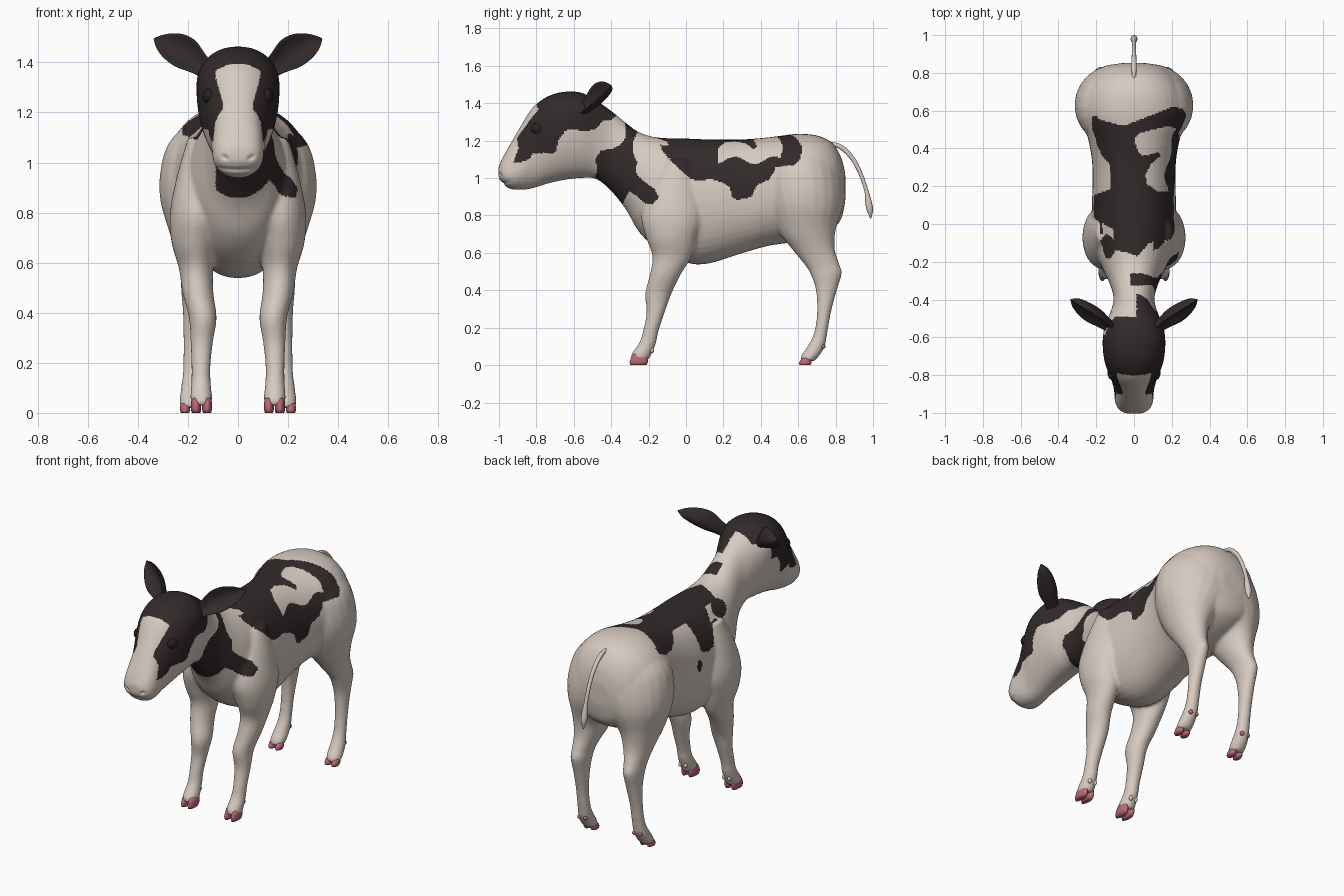
import bpy, bmesh, math
from mathutils import Vector

if "Cube" in bpy.data.objects:
    bpy.data.objects.remove(bpy.data.objects["Cube"])


def material(name, rgb):
    m = bpy.data.materials.new(name)
    m.diffuse_color = (*rgb, 1)
    m.use_nodes = True
    m.node_tree.nodes["Principled BSDF"].inputs["Base Color"].default_value = m.diffuse_color
    return m


CREAM = material("cream_coat", (0.68, 0.595, 0.535))
DARK = material("dark_coat", (0.032, 0.023, 0.024))
EYE = material("eye_black", (0.022, 0.016, 0.017))
PINK = material("pink_hoof", (0.5, 0.14, 0.18))


def finish(name, bm, *mats):
    bmesh.ops.recalc_face_normals(bm, faces=bm.faces)
    me = bpy.data.meshes.new(name)
    bm.to_mesh(me)
    bm.free()
    for m in mats:
        me.materials.append(m)
    for p in me.polygons:
        p.use_smooth = True
    ob = bpy.data.objects.new(name, me)
    bpy.context.collection.objects.link(ob)
    return ob


def loft(bm, rings):
    """Skin a list of point rings and cap both ends."""
    vs = [[bm.verts.new(p) for p in r] for r in rings]
    n = len(vs[0])
    for a, b in zip(vs, vs[1:]):
        for i in range(n):
            bm.faces.new((a[i], a[(i + 1) % n], b[(i + 1) % n], b[i]))
    bm.faces.new(vs[0])
    bm.faces.new(vs[-1])


def spline(rows, steps=4):
    """Smoothly interpolate between section rows."""
    out = []
    for i in range(len(rows) - 1):
        p = [rows[max(0, min(len(rows) - 1, i + k))] for k in (-1, 0, 1, 2)]
        for s in range(steps):
            t = s / steps
            out.append([b + 0.5 * t * (c - a + t * (2*a - 5*b + 4*c - d + t * (3*(b - c) + d - a)))
                        for a, b, c, d in zip(*p)])
    return out + [list(rows[-1])]


def angles(n):
    return [2 * math.pi * i / n for i in range(n)]


def power(v, e):
    return math.copysign(abs(v) ** e, v)


def trunk_ring(y, top, bot, w, f):
    zc = bot + (top - bot) * f
    return [(w * power(math.cos(a), 0.93), y,
             zc + (top - zc if math.sin(a) > 0 else zc - bot) * power(math.sin(a), 0.94)) for a in angles(40)]


def leg_ring(side, z, y0, y1, x0, x1):
    return [(side * ((x0 + x1) / 2 + (x1 - x0) / 2 * math.cos(a)),
             (y0 + y1) / 2 + (y1 - y0) / 2 * math.sin(a), z) for a in angles(24)]


# Trunk sections from muzzle to rump: y, top, bottom, half width, height of widest point
TRUNK = [(-1.003, 1.06, 1.005, .045, .5), (-.98, 1.11, .97, .083, .42), (-.94, 1.182, .942, .101, .37),
         (-.88, 1.285, .937, .106, .38), (-.82, 1.377, .945, .122, .58), (-.74, 1.437, .97, .153, .64),
         (-.65, 1.462, .99, .166, .66), (-.56, 1.457, 1.0, .16, .66), (-.48, 1.415, .995, .13, .6),
         (-.4, 1.36, .93, .108, .5), (-.32, 1.295, .83, .127, .45)]
BARREL = [(-.25, 1.245, .71, .16, .45), (-.15, 1.217, .62, .2, .45), (0, 1.212, .548, .222, .48),
          (.12, 1.207, .543, .222, .5), (.3, 1.207, .598, .22, .5), (.43, 1.217, .635, .238, .52),
          (.52, 1.228, .65, .265, .55), (.6, 1.237, .66, .28, .55), (.7, 1.228, .69, .26, .55),
          (.78, 1.19, .73, .215, .5), (.83, 1.11, .78, .15, .5), (.852, 1.02, .88, .07, .5)]
# Leg sections from top to pastern: z, front y, back y, inner x, outer x
FORE = [(1.1, -.12, .04, .04, .2), (.95, -.2, .08, .03, .243), (.8, -.24, .1, .05, .272),
        (.68, -.213, .06, .08, .266), (.58, -.18, .03, .098, .237), (.48, -.195, -.03, .098, .222),
        (.38, -.219, -.078, .085, .196), (.28, -.211, -.114, .1, .19), (.18, -.231, -.147, .11, .186),
        (.12, -.25, -.159, .108, .187), (.06, -.292, -.183, .103, .191), (.03, -.294, -.198, .108, .186)]
HIND = [(1.17, .5, .75, -.15, .19), (1.08, .41, .82, -.2, .276), (.97, .395, .849, -.2, .31),
        (.85, .425, .84, -.1, .311), (.72, .49, .8, .035, .274), (.62, .567, .796, .085, .245),
        (.54, .632, .82, .118, .23), (.49, .664, .834, .126, .227), (.4, .694, .807, .135, .22),
        (.28, .7, .775, .145, .218), (.17, .684, .756, .147, .22), (.1, .649, .742, .144, .228),
        (.05, .615, .713, .144, .234), (.02, .61, .685, .15, .23)]

# Trunk and legs fused into one skin
bm = bmesh.new()
loft(bm, [trunk_ring(*r) for r in spline(TRUNK + BARREL)])
for side in (1, -1):
    for rows in (FORE, HIND):
        loft(bm, [leg_ring(side, *r) for r in spline(rows)])
source = finish("skin_source", bm)
mod = source.modifiers.new("fuse", "REMESH")
mod.mode = "VOXEL"
mod.voxel_size = 0.008
mod = source.modifiers.new("soften", "SMOOTH")
mod.factor, mod.iterations = 0.5, 14
deps = bpy.context.evaluated_depsgraph_get()
skin = bpy.data.meshes.new_from_object(source.evaluated_get(deps))
bpy.data.objects.remove(source)
body = bpy.data.objects.new("body", skin)
bpy.context.collection.objects.link(body)
skin.materials.clear()
skin.materials.append(CREAM)
skin.materials.append(DARK)

# Nostril dents and mouth crease
for v in skin.vertices:
    x, y, z = v.co
    if y < -.9:
        d = math.hypot((abs(x) - .052) / .02, (z - 1.02 - .3 * (abs(x) - .052)) / .013)
        v.co.y += .012 * max(0, 1 - d)
        crease = max(0, 1 - abs(z - .972 - 1.2 * x * x) / .012)
        v.co.y += .008 * crease

# Outlines of the dark coat patches, (y, z) from the side and (x, y) from the top
FACE = [(-.925, 1.08), (-.895, 1.16), (-.92, 1.3), (-.8, 1.5), (-.4, 1.5), (-.365, 1.34), (-.4, 1.31), (-.44, 1.31),
        (-.48, 1.265), (-.54, 1.25), (-.6, 1.26), (-.645, 1.255), (-.685, 1.2), (-.69, 1.15), (-.71, 1.135),
        (-.815, 1.135), (-.84, 1.1), (-.88, 1.085)]
NECK = [(-.33, 1.33), (-.26, 1.25), (-.285, 1.19), (-.285, 1.14), (-.26, 1.08), (-.27, 1.03), (-.235, .99), (-.165, .94),
        (-.145, .895), (-.18, .86), (-.22, .865), (-.27, .91), (-.305, .93), (-.34, .86), (-.5, .9), (-.475, 1.05),
        (-.485, 1.1), (-.455, 1.15), (-.4, 1.155), (-.35, 1.18), (-.32, 1.22)]
SADDLE_R = [(-.16, 1.25), (-.13, 1.15), (-.09, 1.1), (.02, 1.0), (.06, .985), (.14, .995), (.21, .97), (.235, .95),
            (.25, .895), (.28, .885), (.35, .9), (.38, .965), (.44, .99), (.47, 1.03), (.48, 1.06), (.58, 1.07),
            (.61, 1.1), (.62, 1.15), (.595, 1.25)]
SADDLE_L = [(-.1, 1.25), (-.03, 1.18), (.0, 1.12), (.02, 1.04), (.035, .985), (.09, .97), (.15, .99), (.165, 1.08),
            (.18, 1.15), (.24, 1.175), (.31, 1.165), (.36, 1.12), (.42, 1.1), (.5, 1.11), (.57, 1.14), (.57, 1.25)]
SADDLE_TOP = [(-.3, .56), (-.2, .56), (-.17, .55), (-.1, .53), (-.05, .52), (.05, .56), (.2, .62), (.3, .61),
              (.3, -.05), (.17, -.08), (.08, -.1), (.02, -.17), (-.04, -.15), (-.14, -.13), (-.13, -.06),
              (-.3, -.02)]
ISLAND = [(0, .45), (.03, .48), (.1, .5), (.19, .52), (.27, .48), (.27, .22), (.2, .175), (.13, .17),
          (.07, .21), (.06, .26), (.09, .32), (.14, .36), (.13, .38), (.05, .36), (.02, .38)]


def inside(u, v, poly):
    hit = False
    for (a, b), (c, d) in zip(poly, poly[1:] + poly[:1]):
        if (b > v) != (d > v) and u < a + (c - a) * (v - b) / (d - b):
            hit = not hit
    return hit


def is_dark(c, n):
    x, y, z = c
    if y < -.34 and inside(y, z, FACE):
        # White blaze on the forehead and white wedge behind the poll
        blaze = .062 + .027 * max(0, min(1, (z - 1.24) / .1)) + .015 * max(0, min(1, (1.2 - z) / .1))
        if z > 1.36:
            blaze -= .05 * ((z - 1.36) / .03) ** 2
        wedge = x < .015 and y > -.49 - .1 * max(0, min(1, (-x - .05) / .05)) * (z < 1.37)
        return not ((abs(x) < blaze and z < 1.395 and y < -.6) or wedge)
    if x > (-.02 if z > 1.1 else -.088) and inside(y, z, NECK):
        return True
    # Small spots on the left shoulder and flank
    if x < -.1 and math.hypot((y + .12) / .065, (z - 1.135) / .045) < 1:
        return True
    if x < 0 and math.hypot((y - .18) / .022, (z - .92) / .035) < 1:
        return True
    # Saddle patch with a white island
    if z > 1.095 + .02 * math.sin(y * 30) and x > 0 and inside(x, y, ISLAND):
        return False
    if n.z > .75 and z > 1.1:
        return inside(x, y, SADDLE_TOP)
    return z > .86 and inside(y, z, SADDLE_R if x > 0 else SADDLE_L)


for p in skin.polygons:
    p.use_smooth = True
    p.material_index = int(is_dark(p.center, p.normal))


def ball(name, centre, radii, mat):
    bm = bmesh.new()
    bmesh.ops.create_uvsphere(bm, u_segments=16, v_segments=10, radius=1)
    for v in bm.verts:
        v.co = Vector(centre) + Vector([a * b for a, b in zip(v.co, radii)])
    return finish(name, bm, mat)


# Cupped leaf-shaped ears
for side, tag in ((1, "right"), (-1, "left")):
    base, tip = Vector((.115, -.555, 1.36)), Vector((.335, -.4, 1.495))
    along = (tip - base).normalized()
    wide = Vector((-.5, .15, .85))
    wide = (wide - along * wide.dot(along)).normalized()
    thick = along.cross(wide)
    if thick.y > 0:
        thick = -thick
    rings = []
    for t, w in spline([(0, .034), (.2, .048), (.42, .066), (.65, .06), (.85, .036), (1, .003)], 3):
        mid = base.lerp(tip, t) + wide * .012 * math.sin(math.pi * t)
        ring = [mid + wide * w * math.cos(a) + thick * (min(.018, w * .6) * math.sin(a) + .8 * w * (math.cos(a) ** 2 - .5))
                for a in angles(20)]
        rings.append([(side * q.x, q.y, q.z) for q in ring])
    bm = bmesh.new()
    loft(bm, rings)
    finish("ear_" + tag, bm, DARK)
    # Eyes and small back claws
    ball("eye_" + tag, (side * .107, -.787, 1.264), (.034, .043, .036), EYE)
    for k in (.165, .205):
        ball("hind_claw_" + tag, (side * k, .732, .1), (.012, .014, .013), PINK)
    for k in (.13, .165):
        ball("front_claw_" + tag, (side * k, -.182, .08), (.011, .012, .015), CREAM)
    # Split hooves, two toes on each foot
    for foot, inner, y0, y1, h in (("front", .103, -.302, -.203, .054), ("hind", .147, .604, .672, .035)):
        for toe in (0, 1):
            x0 = inner + toe * .044
            rows = [(0, y0 + .004, y1 - .008, x0 + .004, x0 + .037), (h * .3, y0, y1, x0, x0 + .041),
                    (h * .75, y0 + .008, y1, x0 + .001, x0 + .04), (h * 1.1, y0 + .02, y1, x0 + .004, x0 + .037)]
            bm = bmesh.new()
            loft(bm, [leg_ring(side, *r) for r in rows])
            finish("%s_hoof_%s" % (foot, tag), bm, PINK)

# Tail with a slim tuft: y, z, radius
path = spline([(.77, 1.185, .01), (.83, 1.165, .013), (.89, 1.105, .012), (.935, 1.02, .011), (.965, .93, .011),
               (.975, .875, .017), (.983, .83, .017), (.988, .785, .003)], 4)
rings = []
for i, (y, z, r) in enumerate(path):
    a, b = path[max(0, i - 1)], path[min(len(path) - 1, i + 1)]
    t = Vector((b[0] - a[0], b[1] - a[1])).normalized()
    rings.append([(r * math.cos(q), y - t.y * r * math.sin(q), z + t.x * r * math.sin(q)) for q in angles(12)])
bm = bmesh.new()
loft(bm, rings)
finish("tail", bm, CREAM)
